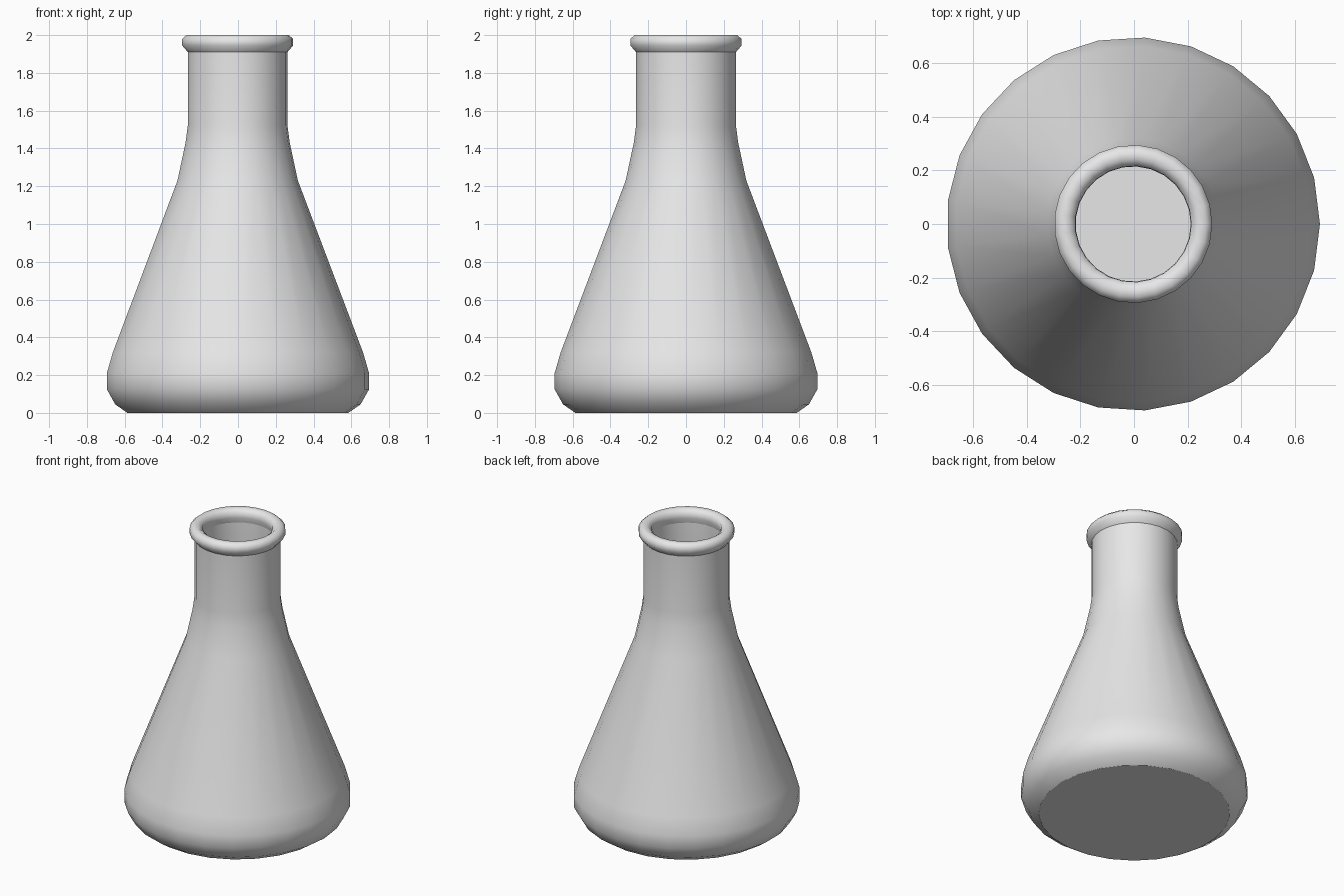
import bpy, bmesh
from math import cos, sin, tau

cube = bpy.data.objects.get("Cube")
if cube:
    bpy.data.objects.remove(cube, do_unlink=True)

SIDES = 25
SHIFT = -0.003   # odd-sided ring, centred by its bounds

grey = bpy.data.materials.new("light_grey")
grey.use_nodes = True
colour = (0.8, 0.8, 0.8, 1)
grey.diffuse_color = colour
grey.node_tree.nodes["Principled BSDF"].inputs["Base Color"].default_value = colour

# Outer wall, from the base edge up to the underside of the lip
outer = [(0.587, 0), (0.652, 0.045), (0.697, 0.125), (0.697, 0.21),
         (0.665, 0.32), (0.32, 1.23), (0.277, 1.43), (0.265, 1.52), (0.265, 1.91)]
# Rolled lip, over the top and into the mouth
lip = [(0.295, 1.945), (0.295, 1.98), (0.272, 2.0), (0.243, 2.0),
       (0.217, 1.98), (0.215, 1.945), (0.225, 1.91)]
# Inner wall, down to the inside floor
inner = [(0.225, 1.52), (0.237, 1.43), (0.28, 1.22), (0.625, 0.31),
         (0.657, 0.21), (0.657, 0.135), (0.62, 0.07), (0.575, 0.04)]


def lathe(name, profile, creases):
    """Spin a profile about z, cap both ends and crease the chosen rings."""
    bm = bmesh.new()
    rings = [[bm.verts.new((r * cos(tau * i / SIDES) + SHIFT, r * sin(tau * i / SIDES), z))
              for i in range(SIDES)] for r, z in profile]
    for low, high in zip(rings, rings[1:]):
        for i in range(SIDES):
            j = (i + 1) % SIDES
            bm.faces.new((low[i], low[j], high[j], high[i]))
    bm.faces.new(rings[0][::-1])
    bm.faces.new(rings[-1])
    for face in bm.faces:
        face.smooth = True
    for k in creases:
        for i in range(SIDES):
            bm.edges.get((rings[k][i], rings[k][(i + 1) % SIDES])).smooth = False
    mesh = bpy.data.meshes.new(name)
    bm.to_mesh(mesh)
    bm.free()
    mesh.materials.append(grey)
    obj = bpy.data.objects.new(name, mesh)
    bpy.context.collection.objects.link(obj)
    return obj


profile = outer + lip + inner
lathe("conical_flask", profile,
      [0, len(outer) - 1, len(outer) + len(lip) - 1, len(profile) - 1])
